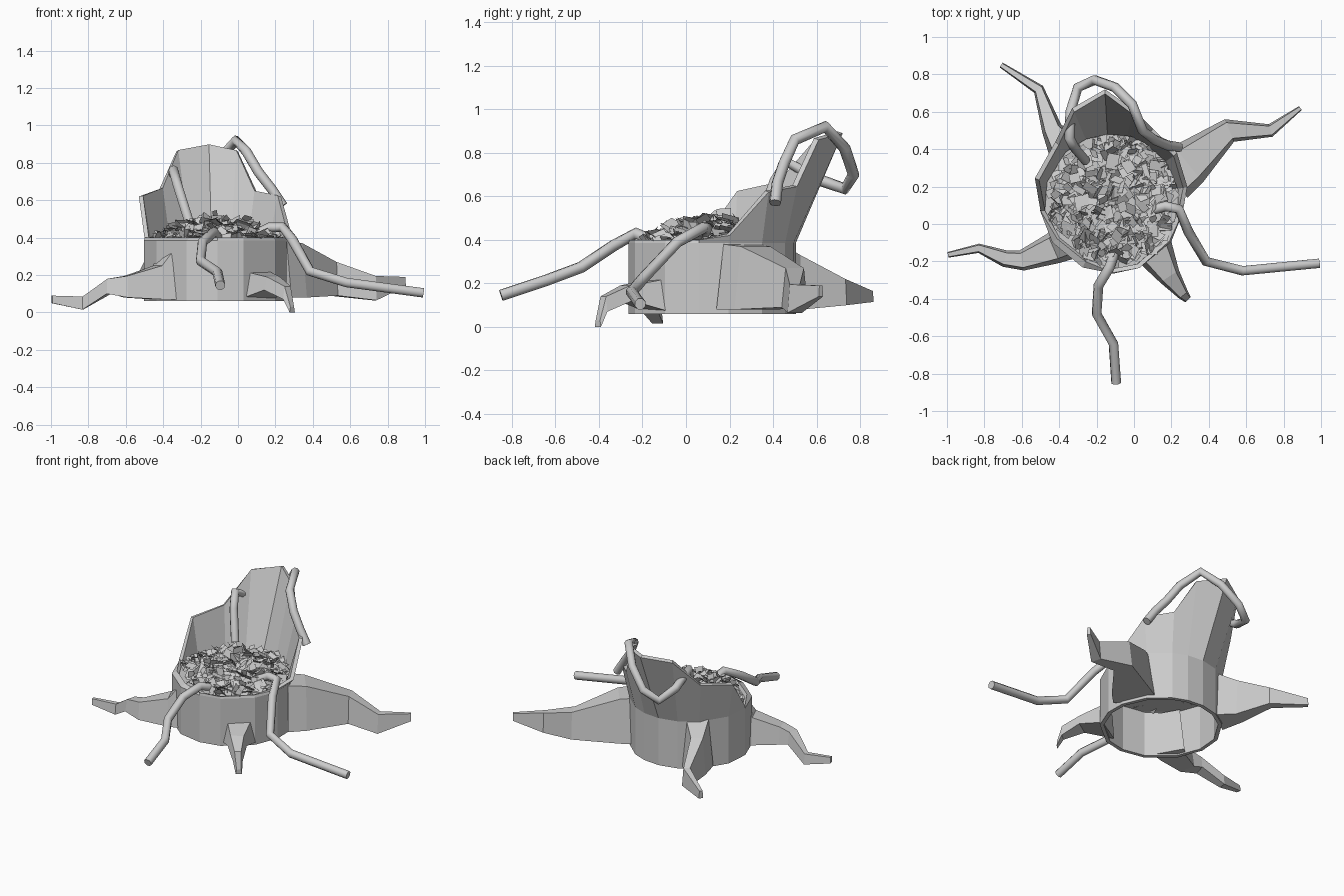
import bpy, bmesh, math, random
from mathutils import Vector, Matrix

if "Cube" in bpy.data.objects:
    bpy.data.objects.remove(bpy.data.objects["Cube"])

random.seed(4)
CX, CY, R = -0.12, 0.12, 0.385


def finish(bm, name):
    me = bpy.data.meshes.new(name)
    bm.to_mesh(me)
    bm.free()
    ob = bpy.data.objects.new(name, me)
    bpy.context.collection.objects.link(ob)
    return ob


# Hollow stump shell: round base, broken rim flaring up at the back
rim = [(-.53, .245, .62), (-.50, .07, .40), (-.41, -.08, .40), (-.26, -.20, .40),
       (-.11, -.26, .40), (.03, -.235, .40), (.19, -.09, .40), (.26, .06, .40),
       (.285, .20, .42), (.23, .38, .62), (.10, .51, .645), (.0, .61, .86),
       (-.155, .72, .89), (-.33, .62, .86), (-.42, .44, .66)]
bm = bmesh.new()
columns = []
for x, y, z in rim:
    a = math.atan2(y - CY, x - CX)
    bx, by = CX + R * math.cos(a), CY + R * math.sin(a)
    pts = [(bx, by, .06), (bx, by, .385), (x, y, z)]
    columns.append([bm.verts.new(p) for p in pts])
for i, c in enumerate(columns):
    n = columns[(i + 1) % len(columns)]
    for k in range(2):
        bm.faces.new((c[k], n[k], n[k + 1], c[k + 1]))
stump = finish(bm, "stump_shell")
mod = stump.modifiers.new("thickness", 'SOLIDIFY')
mod.thickness = .025
mod.offset = -1

# Floor inside the stump
bm = bmesh.new()
bmesh.ops.create_circle(bm, cap_ends=True, segments=15, radius=R - .015,
                        matrix=Matrix.Translation((CX, CY, .375)))
finish(bm, "stump_floor")


# Roots: four-sided tapered lofts, stations are (x, y, width, z low, z high)
def root(name, stations):
    bm = bmesh.new()
    rings = []
    for i, (x, y, w, lo, hi) in enumerate(stations):
        p, q = stations[max(i - 1, 0)], stations[min(i + 1, len(stations) - 1)]
        d = Vector((q[0] - p[0], q[1] - p[1], 0)).normalized()
        s = Vector((-d.y, d.x, 0)) * w / 2
        c = Vector((x, y, 0))
        rings.append([bm.verts.new(c + s * k + Vector((0, 0, z)))
                      for k, z in ((1, lo), (-1, lo), (-.7, hi), (.7, hi))])
    for a, b in zip(rings, rings[1:]):
        for k in range(4):
            bm.faces.new((a[k], a[(k + 1) % 4], b[(k + 1) % 4], b[k]))
    bm.faces.new(rings[0])
    bm.faces.new(rings[-1])
    bmesh.ops.recalc_face_normals(bm, faces=bm.faces)
    finish(bm, name)


root("root_back_right", [(.20, .25, .28, .08, .38), (.29, .32, .25, .08, .37), (.51, .50, .13, .09, .27),
                         (.73, .50, .07, .065, .195), (.89, .62, .025, .14, .19)])
root("root_back_left", [(-.36, .39, .20, .07, .39), (-.44, .51, .11, .08, .33),
                        (-.51, .72, .06, .10, .22), (-.71, .85, .03, .115, .165)])
root("root_front_left", [(-.36, -.09, .21, .07, .36), (-.43, -.13, .17, .07, .25), (-.60, -.195, .11, .08, .195),
                         (-.69, -.185, .09, .10, .18), (-.83, -.13, .05, .015, .085),
                         (-.995, -.165, .03, .05, .09)])
root("root_front_right", [(.10, -.13, .22, .07, .22), (.19, -.28, .12, .12, .19),
                          (.265, -.38, .06, .07, .14), (.29, -.405, .04, 0, .03)])


# Tendrils: round jointed tubes
def tendril(name, points):
    cu = bpy.data.curves.new(name, 'CURVE')
    cu.dimensions = '3D'
    cu.bevel_depth = .027
    cu.bevel_resolution = 2
    cu.use_fill_caps = True
    sp = cu.splines.new('POLY')
    sp.points.add(len(points) - 1)
    for p, co in zip(sp.points, points):
        p.co = (*co, 1)
    bpy.context.collection.objects.link(bpy.data.objects.new(name, cu))


tendril("tendril_right", [(.08, .07, .41), (.17, .095, .455), (.24, .08, .455), (.29, -.04, .39),
                          (.385, -.20, .22), (.58, -.25, .16), (.99, -.21, .105)])
tendril("tendril_front", [(-.10, -.14, .39), (-.13, -.23, .43), (-.19, -.33, .375),
                          (-.20, -.48, .275), (-.11, -.64, .215), (-.095, -.85, .145)])
tendril("tendril_arch", [(.24, .41, .57), (.18, .42, .66), (.11, .45, .75), (.045, .50, .86),
                         (-.01, .64, .92), (-.10, .73, .82), (-.21, .77, .70), (-.30, .73, .635),
                         (-.34, .60, .68), (-.345, .46, .76), (-.32, .41, .67), (-.26, .34, .48)])

# Heap of thin leaf litter filling the stump
bm = bmesh.new()
for i in range(420):
    r, a = .33 * math.sqrt(random.random()), random.uniform(0, math.tau)
    top = .52 - .12 * (r / .33) ** 2
    pos = Vector((CX + .01 + r * math.cos(a), CY + .01 + r * math.sin(a), random.uniform(.39, top)))
    turn = (Matrix.Rotation(random.uniform(0, math.tau), 4, 'Z')
            @ Matrix.Rotation(random.gauss(0, .7), 4, 'X') @ Matrix.Rotation(random.gauss(0, .4), 4, 'Y'))
    w, h = random.uniform(.02, .045), random.uniform(.015, .035)
    vs = [bm.verts.new(pos + turn @ Vector(p)) for p in ((-w, -h, 0), (w, -h, 0), (w, h, 0), (-w, h, 0))]
    bm.faces.new(vs)
finish(bm, "leaf_litter")
